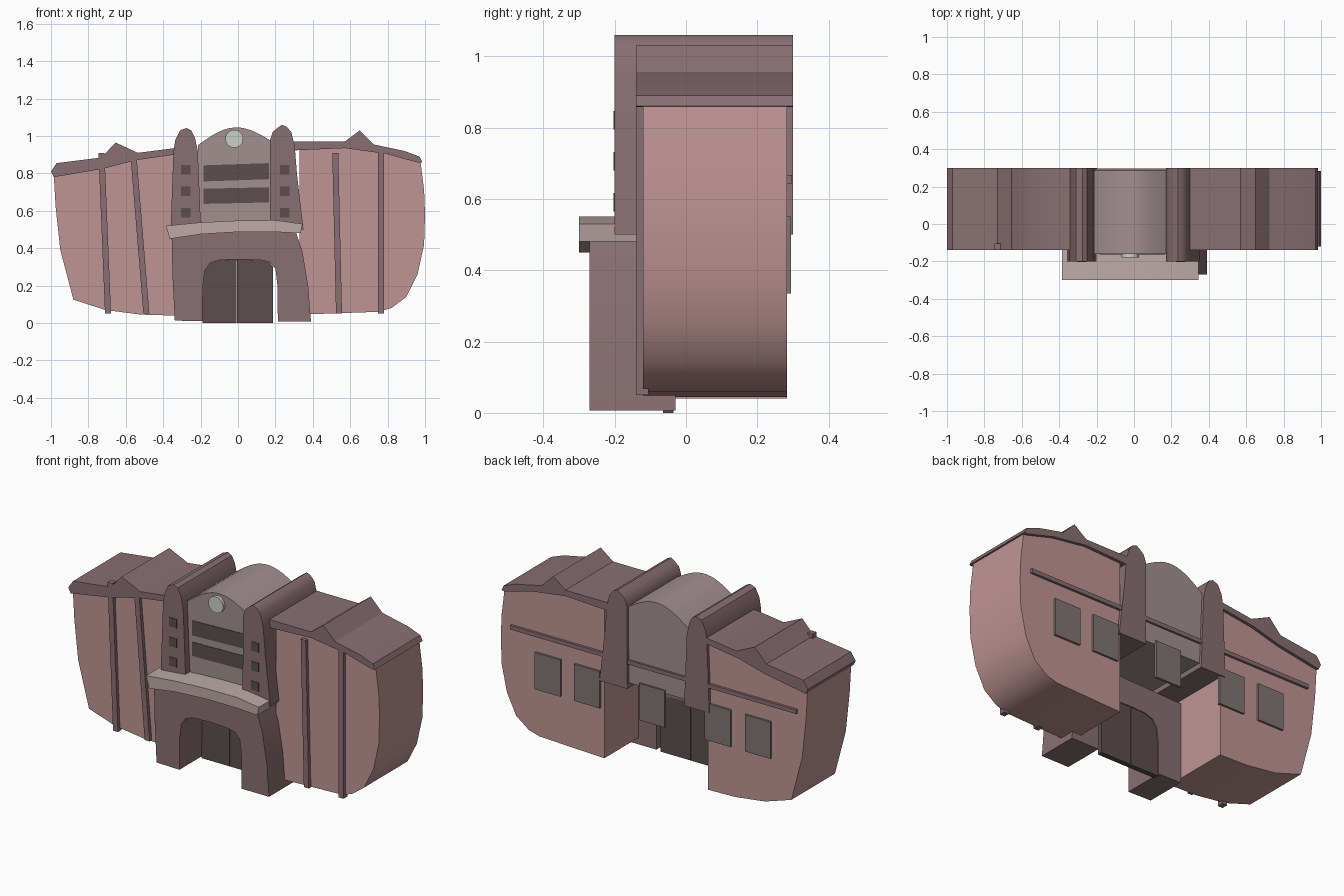
import bpy, bmesh, math


def material(name, rgb):
    m = bpy.data.materials.new(name)
    m.diffuse_color = (*rgb, 1)
    return m


PINK = material("pink_wall", (0.53, 0.30, 0.30))
BROWN = material("brown_trim", (0.25, 0.16, 0.17))
TAUPE = material("taupe_wall", (0.36, 0.28, 0.28))
DARK = material("dark_panel", (0.107, 0.076, 0.076))
STONE = material("canopy_stone", (0.51, 0.41, 0.39))
PALE = material("pale_disc", (0.60, 0.63, 0.58))
GLASS = material("rear_glass", (0.22, 0.18, 0.17))


def prism(name, pts, y0, y1, mat, smooth=True):
    """Extrude an (x, z) outline from y0 to y1."""
    bm = bmesh.new()
    face = bm.faces.new([bm.verts.new((x, y0, z)) for x, z in pts])
    ext = bmesh.ops.extrude_face_region(bm, geom=[face])
    for v in ext["geom"]:
        if isinstance(v, bmesh.types.BMVert):
            v.co.y = y1
    bmesh.ops.recalc_face_normals(bm, faces=bm.faces[:])
    mesh = bpy.data.meshes.new(name)
    bm.to_mesh(mesh)
    bm.free()
    mesh.materials.append(mat)
    ob = bpy.data.objects.new(name, mesh)
    bpy.context.collection.objects.link(ob)
    if smooth:
        bpy.ops.object.select_all(action='DESELECT')
        ob.select_set(True)
        bpy.context.view_layer.objects.active = ob
        bpy.ops.object.shade_smooth_by_angle(angle=math.radians(32))
    return ob


def panel(name, x0, x1, z0, z1, y0, y1, mat, tilt=0.0):
    """Box whose right side is raised by tilt."""
    return prism(name, [(x0, z0), (x1, z0 + tilt), (x1, z1 + tilt), (x0, z1)],
                 y0, y1, mat, False)


# Bulging side wings
prism("left_wing", [(-0.34, 0.04), (-0.52, 0.045), (-0.71, 0.07), (-0.88, 0.125),
                    (-0.95, 0.39), (-0.975, 0.62), (-0.985, 0.79), (-0.72, 0.835),
                    (-0.55, 0.88), (-0.34, 0.91)], -0.12, 0.283, PINK)
prism("right_wing", [(0.33, 0.045), (0.75, 0.06), (0.82, 0.08), (0.90, 0.14),
                     (0.96, 0.26), (0.995, 0.42), (1.0, 0.58), (0.995, 0.71),
                     (0.975, 0.87), (0.79, 0.91), (0.57, 0.94), (0.33, 0.93)],
      -0.12, 0.283, PINK)

# Roof slabs with a single ridge each
prism("left_roof", [(-0.985, 0.78), (-1.0, 0.81), (-0.97, 0.855), (-0.73, 0.885),
                    (-0.655, 0.965), (-0.535, 0.91), (-0.34, 0.935), (-0.34, 0.9),
                    (-0.55, 0.87), (-0.72, 0.825)], -0.14, 0.3, BROWN)
prism("right_roof", [(0.3, 0.97), (0.57, 0.97), (0.65, 1.03), (0.725, 0.955),
                     (0.89, 0.92), (0.97, 0.89), (0.985, 0.86), (0.965, 0.857),
                     (0.79, 0.905), (0.57, 0.935), (0.3, 0.923)], -0.14, 0.3, BROWN)

# Slightly leaning wall posts: top centre x, bottom centre x
for i, (xt, xb) in enumerate([(-0.73, -0.695), (-0.56, -0.49),
                              (0.52, 0.54), (0.765, 0.765)]):
    w = 0.016
    prism(f"wall_post_{i + 1}", [(xb - w, 0.05), (xb + w, 0.05),
                                 (xt + w, 0.91), (xt - w, 0.91)],
          -0.14, -0.105, BROWN, False)

# Twin rounded towers
prism("left_tower", [(-0.36, 0.5), (-0.345, 0.92), (-0.335, 0.98), (-0.31, 1.03),
                     (-0.275, 1.043), (-0.25, 1.03), (-0.23, 0.99), (-0.215, 0.92),
                     (-0.198, 0.5)], -0.2, 0.3, BROWN)
prism("right_tower", [(0.17, 0.5), (0.172, 0.98), (0.185, 1.02), (0.21, 1.043),
                      (0.235, 1.06), (0.26, 1.05), (0.285, 1.02), (0.303, 0.95),
                      (0.315, 0.8), (0.35, 0.5)], -0.2, 0.3, BROWN)

# Arched centre block between the towers
arc = []
for i in range(15):
    t = i / 14
    arc.append((-0.215 + 0.39 * t, 0.95 + 0.025 * t + 0.083 * math.sin(math.pi * t)))
prism("centre_block", [(0.175, 0.53), (-0.215, 0.53)] + arc, -0.16, 0.285, TAUPE)

# Dark window strips and small tower windows
panel("upper_window_strip", -0.185, 0.165, 0.757, 0.843, -0.163, -0.15, DARK, 0.012)
panel("lower_window_strip", -0.185, 0.165, 0.637, 0.718, -0.163, -0.15, DARK, 0.008)
for side, x in (("left", -0.28), ("right", 0.25)):
    for i, z in enumerate((0.59, 0.705, 0.82)):
        panel(f"{side}_tower_window_{i + 1}", x - 0.025, x + 0.025,
              z - 0.026, z + 0.026, -0.203, -0.19, DARK)

# Round disc near the peak
prism("round_disc", [(-0.02 + 0.048 * math.cos(a * math.pi / 12),
                      0.985 + 0.048 * math.sin(a * math.pi / 12)) for a in range(24)],
      -0.178, -0.155, PALE)

# Entrance arch, doors and canopy
opening = [(-0.19, 0.01), (-0.188, 0.2), (-0.178, 0.28), (-0.15, 0.32), (-0.1, 0.337),
           (0.0, 0.341), (0.12, 0.337), (0.17, 0.325), (0.2, 0.29), (0.211, 0.2),
           (0.213, 0.007)]
prism("entrance_arch", opening + [(0.39, 0.007), (0.375, 0.2), (0.345, 0.38),
                                  (0.305, 0.5), (-0.355, 0.48), (-0.35, 0.25),
                                  (-0.338, 0.013)], -0.27, -0.03, BROWN)
prism("left_door", [(-0.19, 0), (-0.009, 0), (-0.009, 0.34), (-0.1, 0.337),
                    (-0.15, 0.32), (-0.178, 0.28), (-0.188, 0.2)],
      -0.065, -0.035, DARK, False)
prism("right_door", [(-0.006, 0), (0.188, 0), (0.188, 0.3), (0.165, 0.33),
                     (0.12, 0.337), (-0.006, 0.34)], -0.065, -0.035, DARK, False)
prism("entrance_canopy", [(-0.365, 0.45), (-0.2, 0.475), (0.0, 0.487), (0.2, 0.487),
                          (0.335, 0.48), (0.345, 0.53), (0.2, 0.55), (0.0, 0.548),
                          (-0.2, 0.538), (-0.385, 0.52)], -0.3, -0.1, STONE)

# Rear rail and windows
panel("rear_rail", -0.92, 0.93, 0.643, 0.667, 0.275, 0.297, BROWN)
for i, x in enumerate((-0.67, -0.41, 0.015, 0.435, 0.69)):
    panel(f"rear_window_{i + 1}", x - 0.083, x + 0.083, 0.335, 0.55,
          0.28, 0.295, GLASS)
